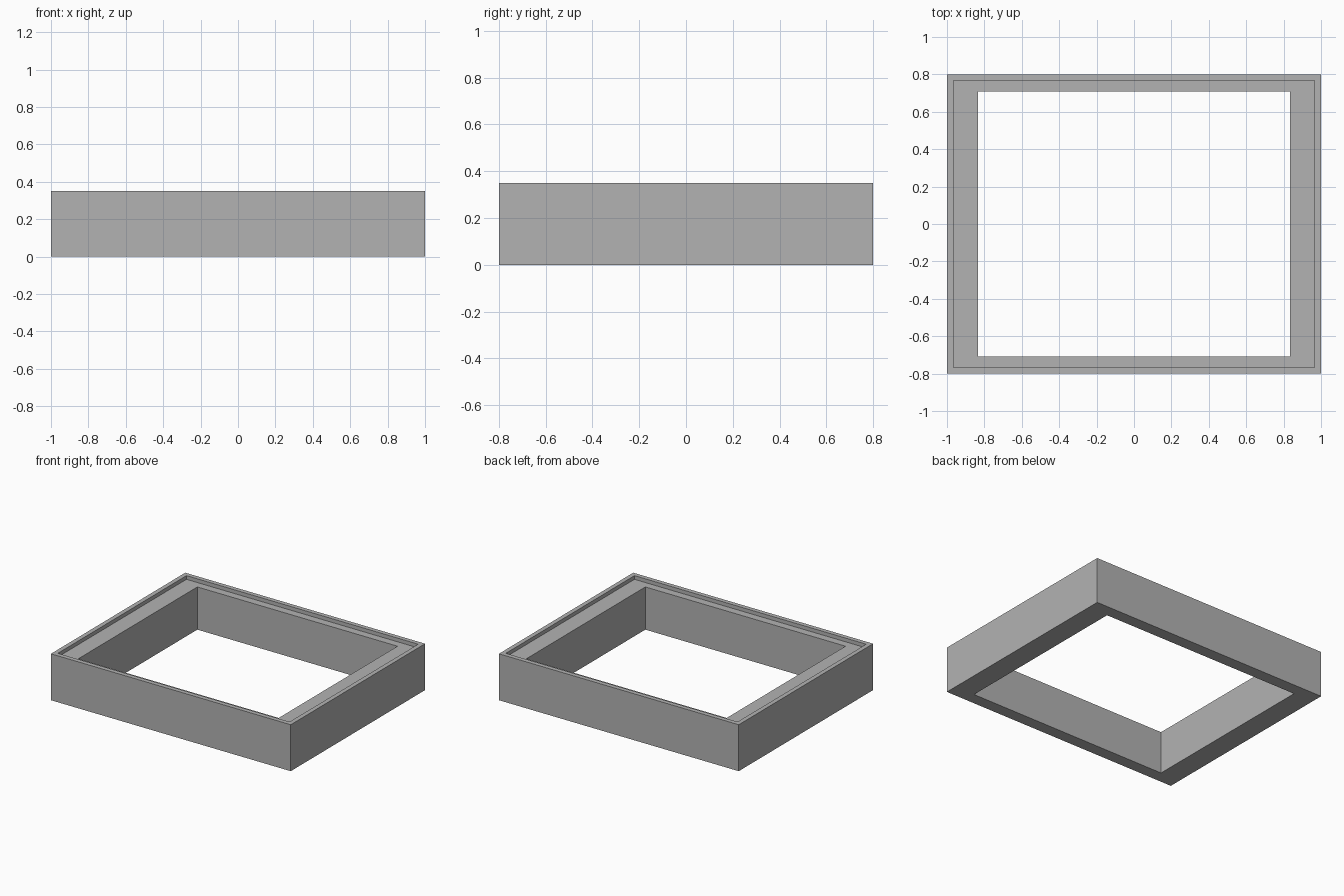
import bpy
import bmesh

cube = bpy.data.objects.get("Cube")
if cube:
    bpy.data.objects.remove(cube, do_unlink=True)

# Flat grey for the whole frame
grey = bpy.data.materials.new("mid_grey")
grey.use_nodes = True
colour = (0.45, 0.45, 0.45, 1.0)
grey.diffuse_color = colour
grey.node_tree.nodes["Principled BSDF"].inputs["Base Color"].default_value = colour

# Overall sizes
HEIGHT, LEDGE = 0.35, 0.322
OUTER = (1.0, 0.8)
RECESS = (0.966, 0.766)
OPENING = (0.835, 0.708)


def rectangle(bm, half, z):
    """Four corner vertices of a centred rectangle."""
    corners = ((-1, -1), (1, -1), (1, 1), (-1, 1))
    return [bm.verts.new((half[0] * sx, half[1] * sy, z)) for sx, sy in corners]


# Rectangular frame: outer wall, thin rim, recessed ledge, opening, underside
bm = bmesh.new()
section = [(OUTER, 0), (OUTER, HEIGHT), (RECESS, HEIGHT),
           (RECESS, LEDGE), (OPENING, LEDGE), (OPENING, 0)]
loops = [rectangle(bm, half, z) for half, z in section]
for lower, upper in zip(loops, loops[1:] + loops[:1]):
    for i in range(4):
        j = (i + 1) % 4
        bm.faces.new((lower[i], lower[j], upper[j], upper[i]))
bmesh.ops.recalc_face_normals(bm, faces=bm.faces)

mesh = bpy.data.meshes.new("rebated_frame")
bm.to_mesh(mesh)
bm.free()
mesh.materials.append(grey)
frame = bpy.data.objects.new("rebated_frame", mesh)
bpy.context.collection.objects.link(frame)
